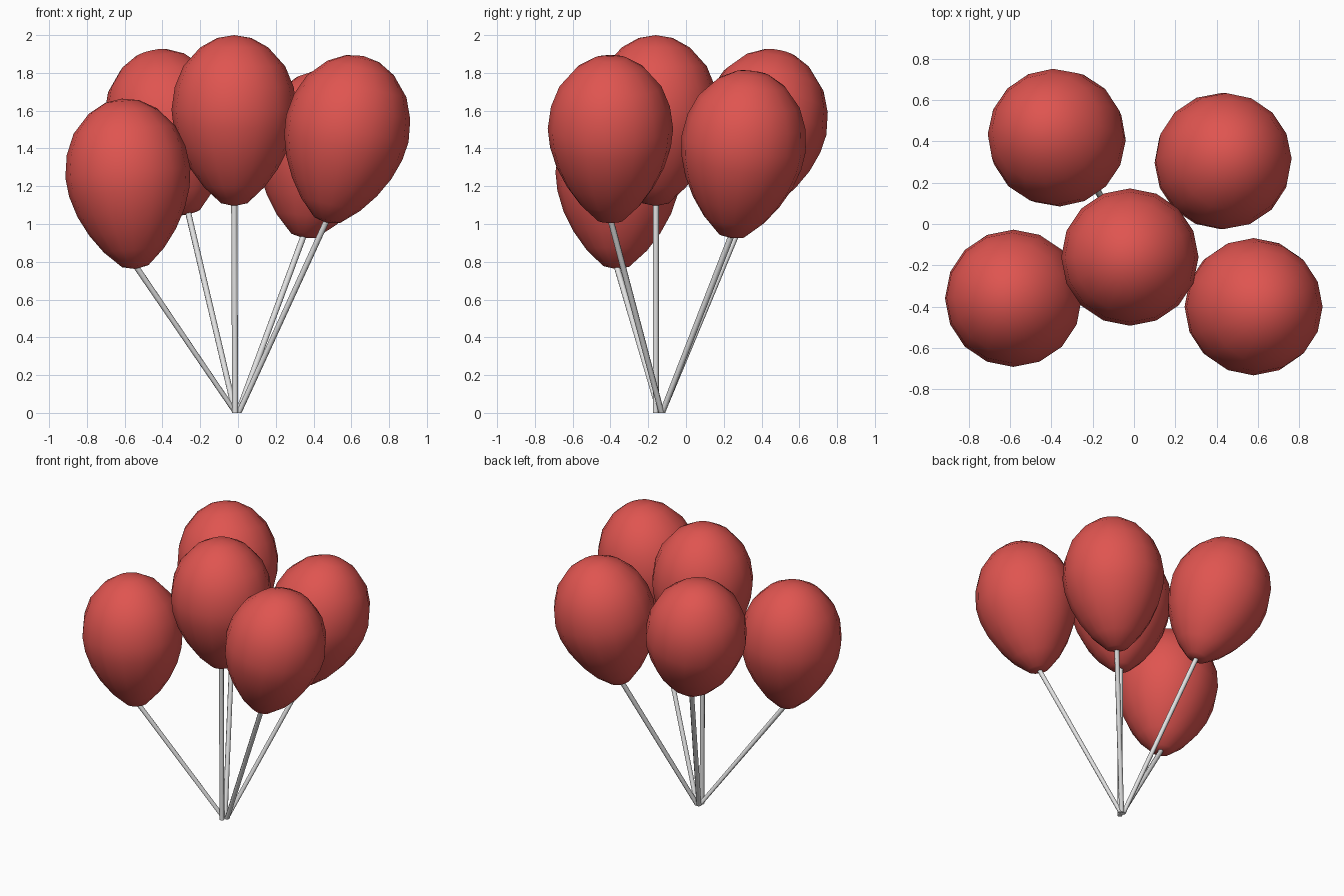
import bpy
import bmesh
import math
from mathutils import Vector, Matrix

cube = bpy.data.objects.get("Cube")
if cube:
    bpy.data.objects.remove(cube)


def material(name, rgb, rough=0.5):
    m = bpy.data.materials.new(name)
    m.use_nodes = True
    m.diffuse_color = (*rgb, 1)
    bsdf = m.node_tree.nodes["Principled BSDF"]
    bsdf.inputs["Base Color"].default_value = (*rgb, 1)
    bsdf.inputs["Roughness"].default_value = rough
    return m


RED = material("balloon red", (0.74, 0.09, 0.08))
GREY = material("string grey", (0.75, 0.75, 0.75))

# Egg outline: (radius, height from the widest point)
PROFILE = [(0.07, -0.455), (0.16, -0.37), (0.23, -0.275), (0.285, -0.17), (0.32, -0.06),
           (0.332, 0.04), (0.315, 0.16), (0.27, 0.27), (0.18, 0.37), (0.09, 0.42)]
BOTTOM, TOP, SIDES = -0.47, 0.435, 16


def finish(name, bm, mat):
    bmesh.ops.recalc_face_normals(bm, faces=bm.faces)
    mesh = bpy.data.meshes.new(name)
    bm.to_mesh(mesh)
    bm.free()
    mesh.materials.append(mat)
    obj = bpy.data.objects.new(name, mesh)
    bpy.context.collection.objects.link(obj)
    bpy.context.view_layer.objects.active = obj
    bpy.ops.object.select_all(action='DESELECT')
    obj.select_set(True)
    bpy.ops.object.shade_smooth_by_angle(angle=math.radians(50))
    return obj


def balloon(name, centre, axis):
    bm = bmesh.new()
    rings = [[bm.verts.new((r * math.cos(a), r * math.sin(a), z))
              for a in (math.tau * i / SIDES for i in range(SIDES))] for r, z in PROFILE]
    low, high = bm.verts.new((0, 0, BOTTOM)), bm.verts.new((0, 0, TOP))
    for i in range(SIDES):
        j = (i + 1) % SIDES
        for a, b in zip(rings, rings[1:]):
            bm.faces.new((a[i], a[j], b[j], b[i]))
        bm.faces.new((low, rings[0][j], rings[0][i]))
        bm.faces.new((high, rings[-1][i], rings[-1][j]))
    turn = Vector((0, 0, 1)).rotation_difference(axis).to_matrix().to_4x4()
    bm.transform(Matrix.Translation(centre) @ turn)
    finish(name, bm, RED)


def string(name, start, end):
    bm = bmesh.new()
    d = end - start
    turn = d.to_track_quat('Z', 'Y').to_matrix().to_4x4()
    bmesh.ops.create_cone(bm, cap_ends=True, segments=8, radius1=0.016, radius2=0.016,
                          depth=d.length, matrix=Matrix.Translation((start + end) / 2) @ turn)
    # Trim the foot flat on the ground
    for v in bm.verts:
        v.co.z = max(v.co.z, 0)
    finish(name, bm, GREY)


# name: centre of the widest ring, lean of the axis, foot of the string
BUNCH = {
    "centre": ((-0.02, -0.16, 1.565), (0, 0), (-0.015, -0.16)),
    "front_right": ((-0.58, -0.36, 1.23), (-0.08, 0.02), (-0.015, -0.14)),
    "front_left": ((0.57, -0.40, 1.465), (0.22, 0), (0.005, -0.13)),
    "back_right": ((-0.365, 0.41, 1.5), (-0.23, 0.21), (-0.015, -0.125)),
    "back_left": ((0.425, 0.30, 1.385), (0.17, 0.13), (0, -0.125)),
}
for name, (centre, lean, foot) in BUNCH.items():
    centre = Vector(centre)
    axis = Vector((*lean, 1)).normalized()
    balloon(name + "_balloon", centre, axis)
    string(name + "_string", Vector((*foot, 0)), centre + axis * (BOTTOM + 0.02))
